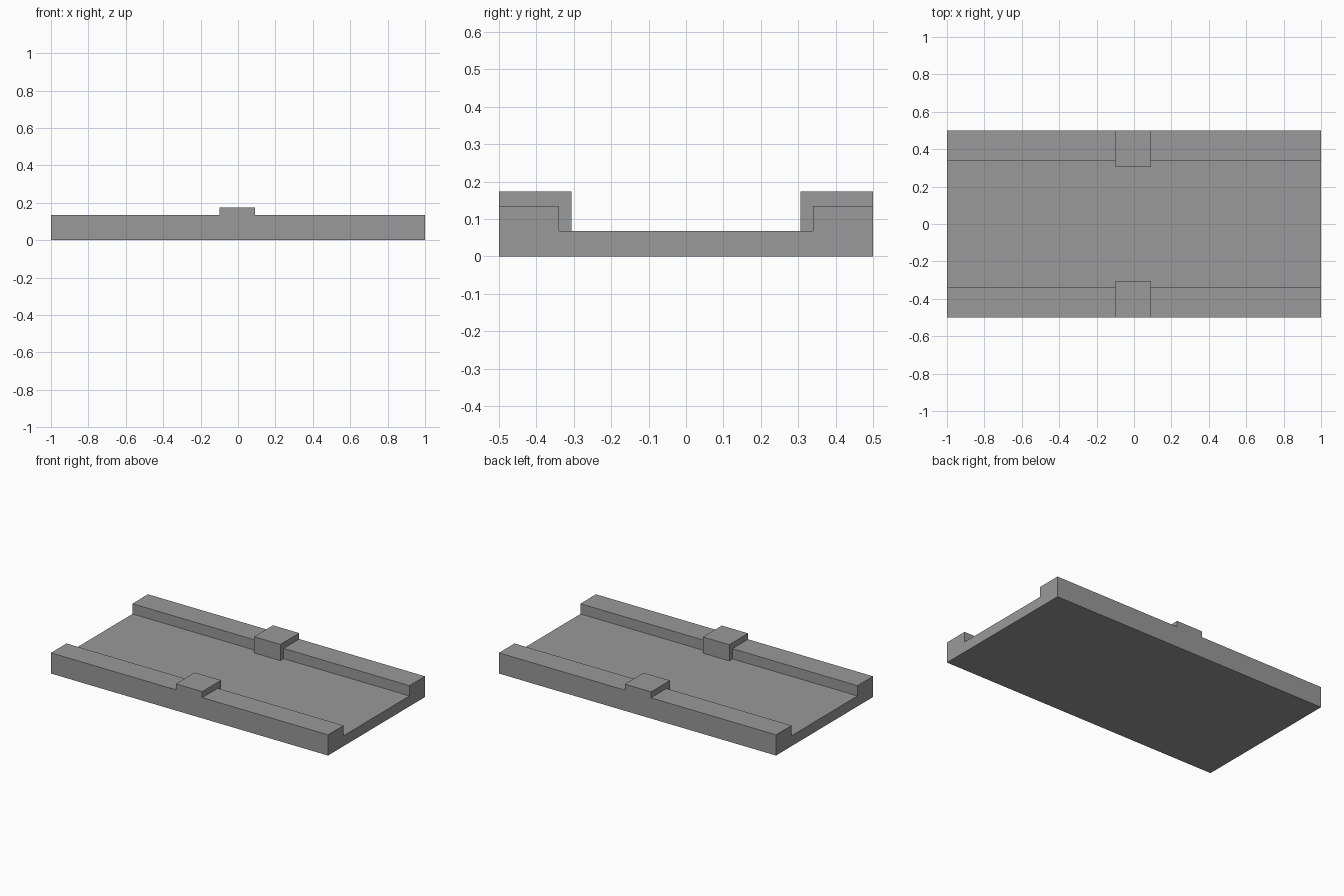
import bpy
import bmesh

if "Cube" in bpy.data.objects:
    bpy.data.objects.remove(bpy.data.objects["Cube"])

GREY = bpy.data.materials.new("mid grey")
GREY.diffuse_color = (0.32, 0.32, 0.32, 1)
GREY.use_nodes = True
GREY.node_tree.nodes["Principled BSDF"].inputs["Base Color"].default_value = GREY.diffuse_color

FLOOR, CURB, TOP = 0.068, 0.135, 0.174   # heights
OUT, CURB_IN, BLOCK_IN = 0.5, 0.34, 0.306  # distances from the centre line


def extrude_profile(name, profile, x0, x1, open_edges=()):
    """Extrude a (y, z) profile along x, leaving out the sides in open_edges."""
    bm = bmesh.new()
    a = [bm.verts.new((x0, y, z)) for y, z in profile]
    b = [bm.verts.new((x1, y, z)) for y, z in profile]
    bm.faces.new(a)
    bm.faces.new(b[::-1])
    n = len(profile)
    for i in range(n):
        if i not in open_edges:
            j = (i + 1) % n
            bm.faces.new((a[i], b[i], b[j], a[j]))
    bmesh.ops.recalc_face_normals(bm, faces=bm.faces)
    mesh = bpy.data.meshes.new(name)
    bm.to_mesh(mesh)
    bm.free()
    mesh.materials.append(GREY)
    obj = bpy.data.objects.new(name, mesh)
    bpy.context.collection.objects.link(obj)
    return obj


# Channel-shaped slab with a curb along each long side
extrude_profile("channel_slab", [
    (-OUT, 0), (OUT, 0), (OUT, CURB), (CURB_IN, CURB), (CURB_IN, FLOOR),
    (-CURB_IN, FLOOR), (-CURB_IN, CURB), (-OUT, CURB)], -1, 1)

# Blocks hooked over the middle of each curb, open where they touch the slab
for side, name in ((-1, "front_block"), (1, "back_block")):
    hook = [(OUT, CURB), (OUT, TOP), (BLOCK_IN, TOP),
            (BLOCK_IN, FLOOR), (CURB_IN, FLOOR), (CURB_IN, CURB)]
    extrude_profile(name, [(side * y, z) for y, z in hook],
                    -0.098, 0.092, open_edges=(3, 4, 5))
